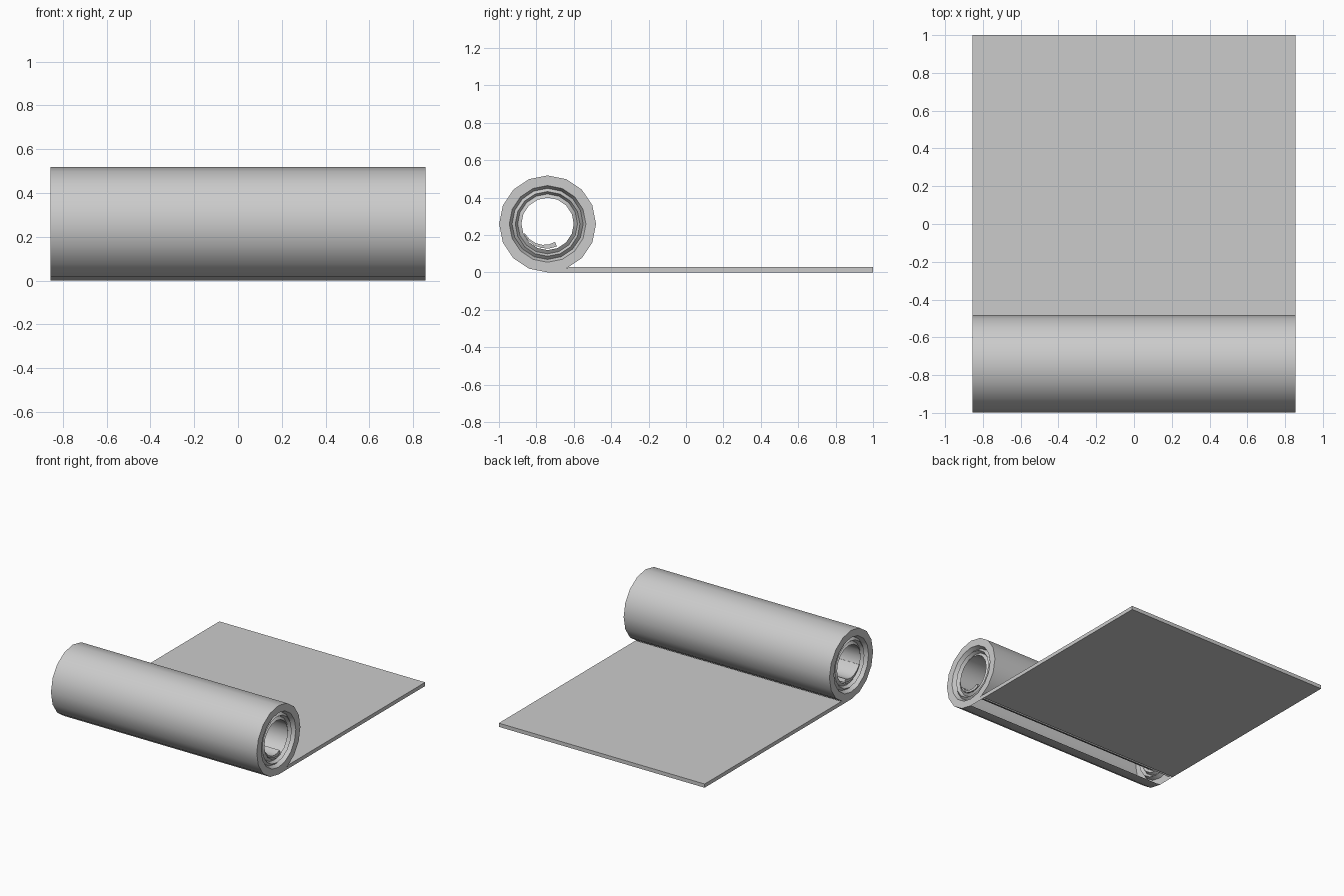
import bpy, bmesh, math

if "Cube" in bpy.data.objects:
    bpy.data.objects.remove(bpy.data.objects["Cube"])

W = 0.855             # half width of the mat
CY, CZ = -0.74, 0.259  # centre of the roll
SIDES = 16


def make_object(name, bm):
    bmesh.ops.recalc_face_normals(bm, faces=bm.faces)
    mesh = bpy.data.meshes.new(name)
    bm.to_mesh(mesh)
    bm.free()
    ob = bpy.data.objects.new(name, mesh)
    bpy.context.collection.objects.link(ob)
    bpy.ops.object.select_all(action='DESELECT')
    ob.select_set(True)
    bpy.context.view_layer.objects.active = ob
    bpy.ops.object.shade_smooth_by_angle(angle=math.radians(35))
    return ob


# flat part of the mat
bm = bmesh.new()
bmesh.ops.create_cube(bm, size=1)
y0, y1, t = -0.60, 1.0, 0.028
for v in bm.verts:
    v.co.x *= 2 * W
    v.co.y = y0 if v.co.y < 0 else y1
    v.co.z = 0 if v.co.z < 0 else t
# the top surface runs on until it meets the roll
for v in bm.verts:
    if v.co.z > 0 and v.co.y < 0:
        v.co.y = -0.625
make_object("flat_sheet", bm)

# rolled part: hollow shell with rippled ends showing the wound layers
end = [(W, 0.259), (W, 0.205), (W - 0.03, 0.19), (W - 0.012, 0.173),
       (W - 0.035, 0.16), (W - 0.02, 0.14)]
profile = end + [(-x, r) for x, r in reversed(end)]
bm = bmesh.new()
rings = []
for x, r in profile:
    ring = []
    for i in range(SIDES):
        a = 2 * math.pi * i / SIDES
        ring.append(bm.verts.new((x, CY + r * math.cos(a), CZ + r * math.sin(a))))
    rings.append(ring)
bottom = SIDES * 3 // 4
n = len(rings)
for k in range(n):
    p, q = rings[k], rings[(k + 1) % n]
    for i in range(SIDES):
        # the hidden underside beside the sheet is left open
        if k == n - 1 and i == bottom:
            continue
        j = (i + 1) % SIDES
        bm.faces.new((p[i], p[j], q[j], q[i]))
# small end pieces joining the roll to the sheet
for ring, x in ((rings[0], W), (rings[-1], -W)):
    low = bm.verts.new((x, y0, 0))
    top = bm.verts.new((x, -0.625, t))
    bm.faces.new((ring[bottom], low, top, ring[bottom + 1]))
make_object("rolled_part", bm)

# loose inner end of the mat, curling away inside the roll
bm = bmesh.new()
steps = 5
sections = []
for i in range(steps + 1):
    f = i / steps
    a = math.radians(202.5 + 90 * f)
    outer = 0.138 - 0.008 * f
    inner = outer - 0.006 - 0.02 * f
    sections.append([bm.verts.new((x, CY + r * math.cos(a), CZ + r * math.sin(a)))
                     for x, r in ((-W + 0.02, inner), (W - 0.02, inner),
                                  (W - 0.02, outer), (-W + 0.02, outer))])
for p, q in zip(sections, sections[1:]):
    for i in range(4):
        j = (i + 1) % 4
        bm.faces.new((p[i], p[j], q[j], q[i]))
bm.faces.new(sections[0])
bm.faces.new(sections[-1])
make_object("inner_end", bm)
